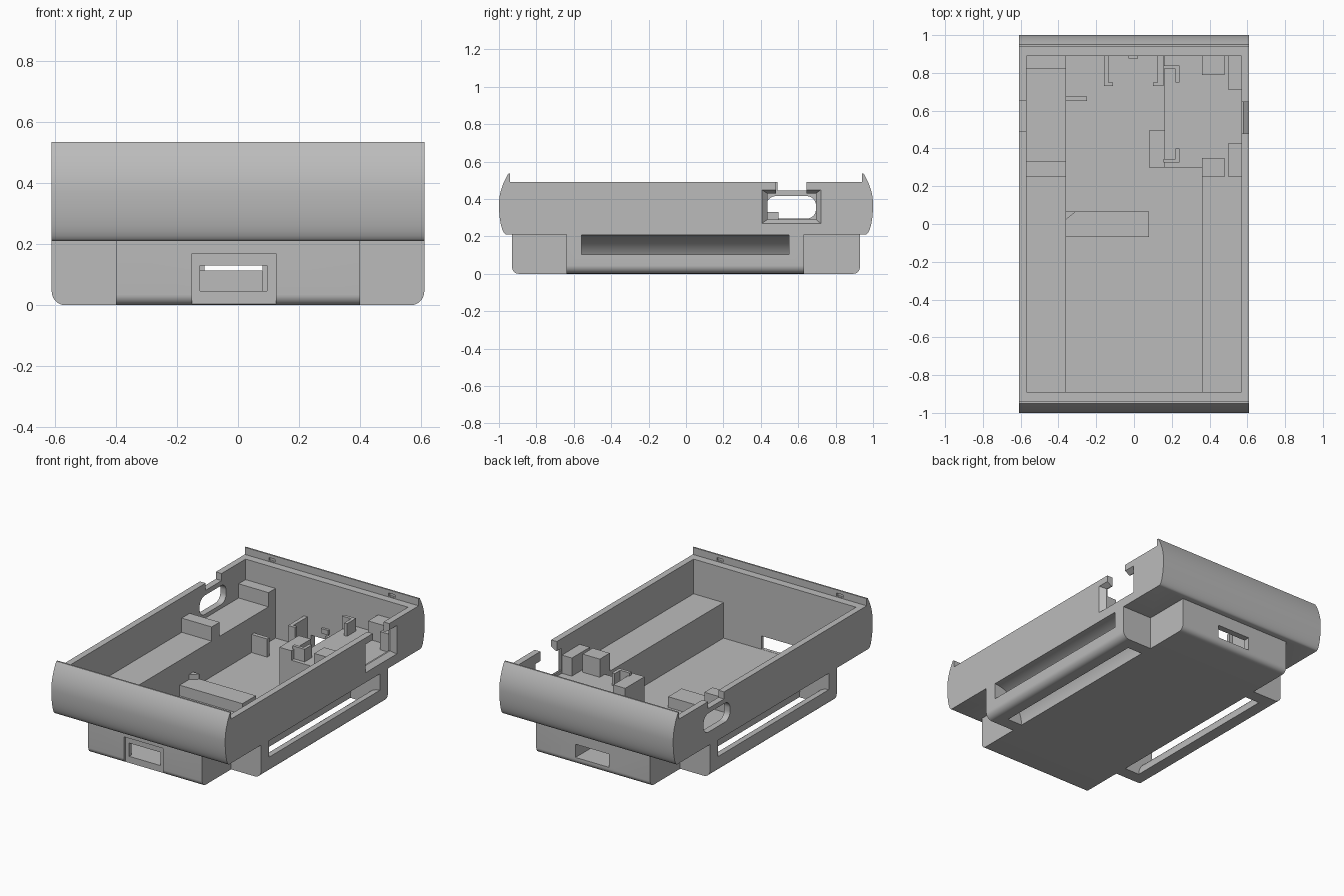
import bpy, bmesh, math

if "Cube" in bpy.data.objects:
    bpy.data.objects.remove(bpy.data.objects["Cube"], do_unlink=True)

GREY = (0.5, 0.5, 0.5, 1)
mat = bpy.data.materials.new("case_grey")
mat.use_nodes = True
mat.diffuse_color = GREY
mat.node_tree.nodes["Principled BSDF"].inputs["Base Color"].default_value = GREY


def loft(name, axis, first, outline_a, second, outline_b):
    """Solid between two matching outlines placed across the x or y axis."""
    def place(t, p):
        return (t, p[0], p[1]) if axis == "x" else (p[0], t, p[1])
    bm = bmesh.new()
    va = [bm.verts.new(place(first, p)) for p in outline_a]
    vb = [bm.verts.new(place(second, p)) for p in outline_b]
    n = len(va)
    bm.faces.new(va)
    bm.faces.new(vb[::-1])
    for i in range(n):
        j = (i + 1) % n
        bm.faces.new((va[j], va[i], vb[i], vb[j]))
    bmesh.ops.recalc_face_normals(bm, faces=bm.faces)
    mesh = bpy.data.meshes.new(name)
    bm.to_mesh(mesh)
    bm.free()
    mesh.materials.append(mat)
    obj = bpy.data.objects.new(name, mesh)
    bpy.context.collection.objects.link(obj)
    return obj


def prism(name, axis, a, b, outline):
    return loft(name, axis, a, outline, b, outline)


def rect(u0, u1, z0, z1):
    return [(u0, z0), (u1, z0), (u1, z1), (u0, z1)]


def box(name, x0, x1, y0, y1, z0, z1):
    return prism(name, "x", x0, x1, rect(y0, y1, z0, z1))


def arc(cu, cz, r, start, end, steps=10):
    angles = [math.radians(start + (end - start) * i / steps) for i in range(steps + 1)]
    return [(cu + r * math.cos(a), cz + r * math.sin(a)) for a in angles]


def tray(u, z1, r):
    """Outline with rounded bottom corners."""
    return arc(-u + r, r, r, 180, 270) + arc(u - r, r, r, 270, 360) + [(u, z1), (-u, z1)]


def combine(target, tool, operation):
    mod = target.modifiers.new("cut", "BOOLEAN")
    mod.operation = operation
    mod.solver = "EXACT"
    mod.object = tool
    bpy.context.view_layer.objects.active = target
    bpy.ops.object.modifier_apply(modifier=mod.name)
    bpy.data.objects.remove(tool, do_unlink=True)


# Upper shell: bulging ends with raised lips, drawn as half a profile and mirrored
RIM, LIP, BASE, MID = 0.49, 0.535, 0.21, 0.37
half = [(0.96 + 0.04 * math.sin(math.radians(a)), MID - (MID - BASE) * math.cos(math.radians(a)))
        for a in range(0, 91, 9)]
half += [(1 - 0.05 * (i / 10) ** 2, MID + (LIP - MID) * i / 10) for i in range(1, 11)]
half += [(0.94, LIP), (0.94, RIM)]
body = prism("case_body", "x", -0.61, 0.61, half + [(-y, z) for y, z in reversed(half)])

# Lower hull: lengthwise block and the two strap wings
combine(body, prism("hull", "x", -0.4, 0.4, tray(0.93, 0.25, 0.035)), "UNION")
combine(body, prism("wings", "y", -0.64, 0.63, tray(0.61, 0.25, 0.045)), "UNION")

# Interior cavities and end openings
cuts = [
    box("upper_cavity", -0.57, 0.57, -0.89, 0.89, 0.27, 0.7),
    box("lower_cavity", -0.36, 0.36, -0.89, 0.89, 0.045, 0.3),
    box("front_recess", -0.15, 0.125, -0.97, -0.912, -0.02, 0.17),
    box("front_port", -0.125, 0.095, -0.98, -0.85, 0.046, 0.13),
    box("back_port", -0.11, 0.125, 0.85, 0.98, 0.046, 0.13),
]

# Curved strap channels through both wings
for s in (-1, 1):
    ring = arc(0.61, 0, 0.207, 88, 182, 20) + arc(0.61, 0, 0.103, 184, 86, 20)
    ring = [(0.66, 0.207)] + ring + [(0.66, 0.103)]
    cuts.append(prism("strap_channel", "y", -0.56, 0.55, [(s * u, z) for u, z in ring]))

# Snap slots inside both lips
for sx in (-1, 1):
    for sy in (-1, 1):
        y0, y1 = sorted((sy * 0.92, sy * 0.953))
        cuts.append(box("snap_slot", sx * 0.42 - 0.022, sx * 0.42 + 0.022, y0, y1, 0.495, 0.515))

# Side openings: rounded on one wall, bevelled and open topped on the other
r, y0, y1, z0, z1 = 0.05, 0.43, 0.695, 0.295, 0.415
rounded = (arc(y0 + r, z0 + r, r, 180, 270) + arc(y1 - r, z0 + r, r, 270, 360)
           + arc(y1 - r, z1 - r, r, 0, 90) + arc(y0 + r, z1 - r, r, 90, 180))
cuts += [
    prism("rounded_port", "x", -0.7, -0.5, rounded),
    box("rounded_port_notch", -0.7, -0.5, 0.49, 0.65, 0.445, 0.6),
    loft("port_bevel", "x", 0.615, rect(0.4, 0.725, 0.265, 0.452),
         0.58, rect(0.435, 0.695, 0.29, 0.43)),
    box("square_port", 0.5, 0.7, 0.435, 0.695, 0.29, 0.43),
    box("square_port_notch", 0.5, 0.7, 0.48, 0.645, 0.4, 0.6),
]
for cutter in cuts:
    combine(body, cutter, "DIFFERENCE")

bpy.ops.object.select_all(action="DESELECT")
body.select_set(True)
bpy.context.view_layer.objects.active = body
bpy.ops.object.shade_smooth_by_angle(angle=math.radians(30))

# Raised platform and support blocks, sunk slightly into the surfaces they stand on
SHELF, FLOOR = 0.265, 0.04
box("platform", 0.16, 0.365, 0.30, 0.895, FLOOR, 0.27)
box("platform_step", 0.08, 0.165, 0.30, 0.495, FLOOR, 0.33)
for y0, y1 in ((0.25, 0.33), (0.82, 0.895)):
    box("shelf_block", -0.575, -0.36, y0, y1, SHELF, 0.36)
for y0, y1 in ((0.25, 0.35), (0.79, 0.895)):
    box("platform_block", 0.36, 0.48, y0, y1, SHELF, 0.385)
for y0, y1 in ((0.25, 0.43), (0.71, 0.895)):
    box("wall_block", 0.5, 0.575, y0, y1, SHELF, 0.385)

# Hooked clips on the platform
for y0, y1, h0, h1 in ((0.325, 0.345, 0.325, 0.4), (0.82, 0.84, 0.75, 0.84)):
    box("platform_clip", 0.155, 0.24, y0, y1, SHELF, 0.35)
    box("platform_clip_hook", 0.22, 0.24, h0, h1, SHELF, 0.35)

# Board guides on the floor by the back wall
for x0, x1, f0, f1 in ((-0.16, -0.135, -0.16, -0.11), (0.125, 0.155, 0.10, 0.155)):
    box("board_guide", x0, x1, 0.73, 0.895, FLOOR, 0.24)
    box("board_guide_foot", f0, f1, 0.73, 0.75, FLOOR, 0.24)
box("board_stop", -0.365, -0.25, 0.65, 0.675, FLOOR, 0.16)
box("wall_nub", -0.03, 0.02, 0.875, 0.895, 0.17, 0.2)

# Cross bar with a small corner gusset
box("cross_bar", -0.365, 0.08, -0.07, 0.065, FLOOR, 0.113)
loft("corner_gusset", "x", -0.365, rect(0.02, 0.065, 0.1, 0.145),
     -0.315, rect(0.06, 0.065, 0.1, 0.145))
